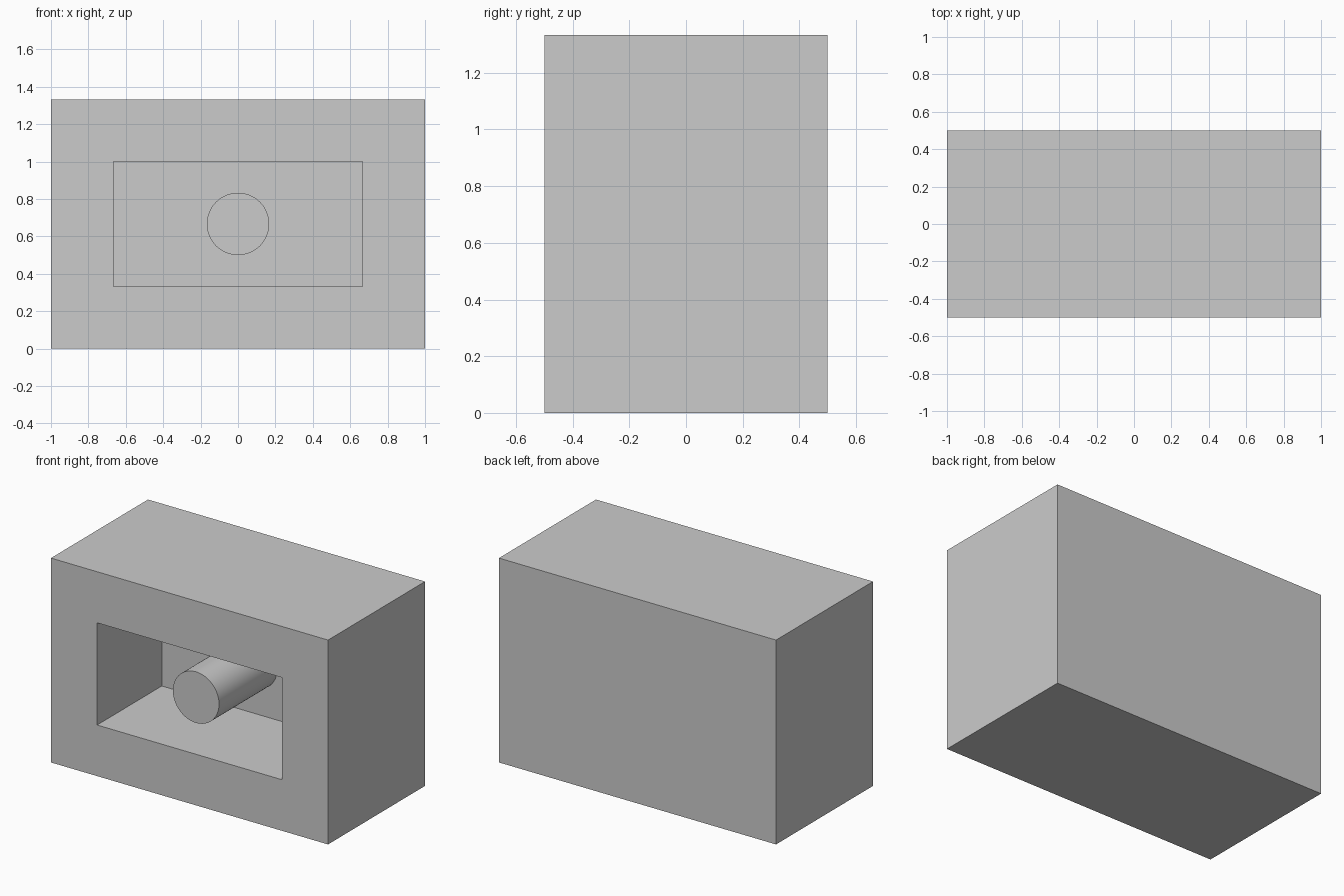
import bpy
import bmesh
import math

cube = bpy.data.objects.get("Cube")
if cube:
    bpy.data.objects.remove(cube, do_unlink=True)

UNIT = 1 / 3
WIDTH, DEPTH, HEIGHT = 6 * UNIT, 3 * UNIT, 4 * UNIT
FRONT = -DEPTH / 2
RECESS = 2 * UNIT

grey = bpy.data.materials.new("plain_grey")
grey.use_nodes = True
colour = (0.6, 0.6, 0.6, 1)
grey.diffuse_color = colour
grey.node_tree.nodes["Principled BSDF"].inputs["Base Color"].default_value = colour

# Housing: a block whose front face is inset and pushed back into a recess
bpy.ops.mesh.primitive_cube_add(size=1, location=(0, 0, HEIGHT / 2))
housing = bpy.context.object
housing.name = "housing"
housing.scale = (WIDTH, DEPTH, HEIGHT)
bpy.ops.object.transform_apply(location=False, rotation=False, scale=True)
housing.data.materials.append(grey)

bm = bmesh.new()
bm.from_mesh(housing.data)
front = min(bm.faces, key=lambda f: f.calc_center_median().y)
bmesh.ops.inset_region(bm, faces=[front], thickness=UNIT, use_even_offset=True)
pushed = bmesh.ops.extrude_discrete_faces(bm, faces=[front])["faces"]
bmesh.ops.translate(bm, verts=pushed[0].verts[:], vec=(0, RECESS, 0))
bmesh.ops.recalc_face_normals(bm, faces=bm.faces[:])
bm.to_mesh(housing.data)
bm.free()

# Peg: a round bar standing out from the back of the recess
peg_length = 0.6
peg_back = FRONT + RECESS
bpy.ops.mesh.primitive_cylinder_add(
    vertices=64, radius=UNIT / 2, depth=peg_length,
    location=(0, peg_back - peg_length / 2, HEIGHT / 2),
    rotation=(math.pi / 2, 0, 0))
peg = bpy.context.object
peg.name = "round_peg"
peg.data.materials.append(grey)
bpy.ops.object.shade_smooth_by_angle(angle=math.radians(30))
